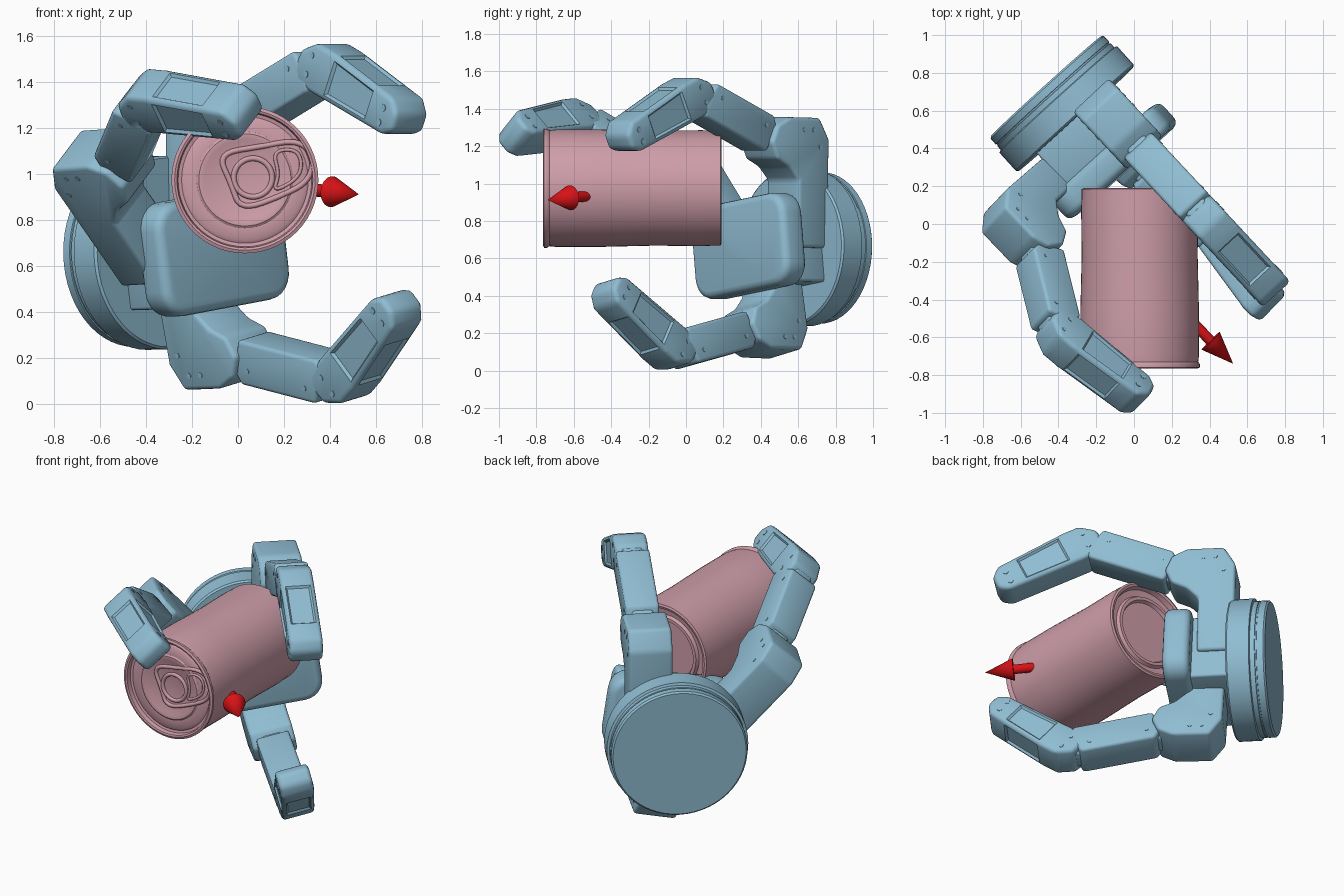
import bpy, bmesh, math
from mathutils import Vector, Matrix

cube = bpy.data.objects.get("Cube")
if cube:
    bpy.data.objects.remove(cube, do_unlink=True)


def material(name, rgb):
    m = bpy.data.materials.new(name)
    m.use_nodes = True
    m.diffuse_color = (*rgb, 1)
    m.node_tree.nodes["Principled BSDF"].inputs["Base Color"].default_value = (*rgb, 1)
    return m


BLUE = material("steel blue", (0.28, 0.51, 0.65))
PINK = material("dusty pink", (0.62, 0.34, 0.40))
RED = material("signal red", (0.68, 0.006, 0.008))


def frame(origin, x, y, z):
    m = Matrix((x, y, z)).transposed().to_4x4()
    m.translation = origin
    return m


def axis_frame(origin, axis):
    m = axis.to_track_quat('Z', 'Y').to_matrix().to_4x4()
    m.translation = origin
    return m


def finish(bm, name, mat, matrix):
    bm.transform(matrix)
    bmesh.ops.recalc_face_normals(bm, faces=bm.faces)
    me = bpy.data.meshes.new(name)
    bm.to_mesh(me)
    bm.free()
    me.materials.append(mat)
    ob = bpy.data.objects.new(name, me)
    bpy.context.collection.objects.link(ob)
    bpy.ops.object.select_all(action='DESELECT')
    ob.select_set(True)
    bpy.context.view_layer.objects.active = ob
    bpy.ops.object.shade_smooth_by_angle(angle=math.radians(35))
    return ob


def prism(name, matrix, profile, width, bevel, corner=0, panel=None, pins=()):
    """Profile extruded symmetrically along local z, bevelled, with recessed panels and pins."""
    bm = bmesh.new()
    f = bm.faces.new([bm.verts.new((x, y, -width / 2)) for x, y in profile])
    ext = bmesh.ops.extrude_face_region(bm, geom=[f])["geom"]
    bmesh.ops.translate(bm, vec=(0, 0, width), verts=[v for v in ext if isinstance(v, bmesh.types.BMVert)])
    bmesh.ops.recalc_face_normals(bm, faces=bm.faces)
    edges = bm.edges[:]
    if corner:
        up = [e for e in bm.edges if abs(e.verts[0].co.z - e.verts[1].co.z) > width / 2]
        bmesh.ops.bevel(bm, geom=up, offset=corner, segments=6, profile=0.5, affect='EDGES', clamp_overlap=True)
        edges = [e for e in bm.edges if abs(e.verts[0].co.z - e.verts[1].co.z) < width / 2]
    bmesh.ops.bevel(bm, geom=edges, offset=bevel, segments=3, profile=0.5, affect='EDGES', clamp_overlap=True)
    if panel:
        for x in panel:
            bmesh.ops.bisect_plane(bm, geom=bm.verts[:] + bm.edges[:] + bm.faces[:],
                                   plane_co=(x, 0, 0), plane_no=(1, 0, 0))
        bm.normal_update()
        mid = [f for f in bm.faces if panel[0] < f.calc_center_median().x < panel[1]
               and f.calc_area() > 0.012 and max(abs(f.normal.z), f.normal.y) > 0.9]
        bmesh.ops.inset_individual(bm, faces=mid, thickness=0.015, depth=-0.012)
    for x, y, r in pins:
        bmesh.ops.create_cone(bm, cap_ends=True, segments=10, radius1=r, radius2=r,
                              depth=width + 0.006, matrix=Matrix.Translation((x, y, 0)))
    return finish(bm, name, BLUE, matrix)


def lathe(name, matrix, profile, mat, steps=56):
    """Revolve (radius, height) points about local z."""
    bm = bmesh.new()
    vs = [bm.verts.new((r, 0, h)) for r, h in profile]
    es = [bm.edges.new(p) for p in zip(vs, vs[1:])]
    bmesh.ops.spin(bm, geom=vs + es, cent=(0, 0, 0), axis=(0, 0, 1), angle=math.tau, steps=steps)
    bmesh.ops.remove_doubles(bm, verts=bm.verts, dist=1e-5)
    return finish(bm, name, mat, matrix)


def box(w, h, x=0, y=0):
    return [(x - w / 2, y - h / 2), (x + w / 2, y - h / 2), (x + w / 2, y + h / 2), (x - w / 2, y + h / 2)]


# Hand axes: approach direction, sideways and up, rolled a little
approach = Vector((0.67, -0.74, 0.02)).normalized()
level = Vector((0, 0, 1)).cross(approach).normalized()
side = Matrix.Rotation(math.radians(8), 3, approach) @ level
if side.z < 0:
    side = Matrix.Rotation(math.radians(-8), 3, approach) @ level
rise = approach.cross(side)
back = Vector((-0.465, 0.73, 0.655))


def hand_frame(t):
    return frame(back + approach * t, side, rise, approach)


# Mounting disc with seam grooves, hub and rounded palm
lathe("mounting_disc", axis_frame(back, approach),
      [(0, 0), (0.395, 0), (0.405, 0.01), (0.405, 0.05), (0.4, 0.052), (0.4, 0.06), (0.405, 0.062),
       (0.405, 0.09), (0.42, 0.095), (0.42, 0.225), (0.41, 0.235), (0, 0.235)], BLUE)
prism("hub", hand_frame(0.34), box(0.5, 0.44), 0.26, 0.015)
prism("palm", hand_frame(0.535), box(0.75, 0.5), 0.16, 0.04, corner=0.12)

# Fingers: knuckle, middle joint and tip positions
FINGERS = {
    "side_finger": ((-0.525, -0.08, 1.02), (-0.4, -0.58, 1.32), (0.025, -0.91, 1.26)),
    "upper_finger": ((-0.03, 0.47, 1.22), (0.38, 0.03, 1.47), (0.725, -0.34, 1.235)),
    "lower_finger": ((-0.015, 0.36, 0.225), (0.45, -0.07, 0.105), (0.695, -0.415, 0.43)),
}
for name, joints in FINGERS.items():
    knuckle, middle, tip = map(Vector, joints)
    d1, d2 = middle - knuckle, tip - middle
    hinge = d1.cross(d2).normalized()

    def finger_frame(origin, along):
        out = along.cross(hinge).normalized()
        return frame(origin, hinge.cross(out), out, hinge)

    # Bracket reaching from the hub out to the rounded knuckle
    prism(name + "_bracket", finger_frame(knuckle, approach),
          [(0.0, -0.13), (0.09, -0.09), (0.13, 0), (0.09, 0.09), (0.0, 0.135), (-0.22, 0.135), (-0.29, 0.02),
           (-0.29, -0.56), (-0.07, -0.56), (-0.07, -0.2)], 0.26, 0.02,
          pins=[(-0.17, 0.07, 0.012), (-0.1, 0.07, 0.012), (-0.22, -0.02, 0.012)])
    # Middle link with a narrow neck at each end
    n = d1.length
    link = finger_frame(knuckle, d1)
    prism(name + "_neck", link, box(n, 0.16, n / 2), 0.13, 0.02)
    prism(name + "_link", link,
          [(0.11, -0.1), (n - 0.06, -0.1), (n - 0.02, -0.05), (n - 0.07, 0.1), (0.13, 0.1), (0.09, 0.05)],
          0.2, 0.018, pins=[(0.17, 0.03, 0.012), (n - 0.13, 0.04, 0.012)])
    # Fingertip with recessed panels and screws
    n = d2.length
    prism(name + "_tip", finger_frame(middle, d2),
          [(-0.09, -0.05), (-0.085, 0.04), (0.0, 0.11), (0.1, 0.115), (n - 0.02, 0.095), (n + 0.035, 0.04),
           (n + 0.035, -0.04), (n - 0.02, -0.08), (0.05, -0.105), (-0.05, -0.1)], 0.2, 0.025,
          panel=(n * 0.25, n * 0.75),
          pins=[(0, 0.05, 0.014), (0, -0.04, 0.014), (n - 0.05, 0.035, 0.016), (n - 0.05, -0.035, 0.016)])

# Drink can with rolled rims and stepped ends
can = axis_frame(Vector((0.03, -0.765, 0.975)), Vector((0, 1, 0)))
lathe("can", can,
      [(0, 0.022), (0.17, 0.022), (0.18, 0.017), (0.2, 0.017), (0.21, 0.024), (0.26, 0.024), (0.275, 0.034),
       (0.29, 0.03), (0.295, 0.004), (0.305, 0), (0.319, 0.006), (0.319, 0.022), (0.31, 0.035), (0.314, 0.07),
       (0.314, 0.3), (0.307, 0.6), (0.31, 0.85), (0.307, 0.91), (0.307, 0.95), (0.295, 0.955), (0.28, 0.95),
       (0.27, 0.92), (0.23, 0.915), (0.22, 0.935), (0.2, 0.935), (0.19, 0.915), (0, 0.915)], PINK)


# Pull tab: raised outlines on the can's front end
def loop(name, points, radius):
    cu = bpy.data.curves.new(name, 'CURVE')
    cu.dimensions = '3D'
    cu.bevel_depth = radius
    cu.bevel_resolution = 2
    cu.resolution_u = 6
    sp = cu.splines.new('NURBS')
    sp.points.add(len(points) - 1)
    for p, (x, z) in zip(sp.points, points):
        p.co = (x, -0.745, z, 1)
    sp.use_cyclic_u = True
    sp.order_u = 3
    cu.materials.append(PINK)
    ob = bpy.data.objects.new(name, cu)
    bpy.context.collection.objects.link(ob)


def ring(cx, cz, r):
    return [(cx + r * math.cos(i * math.tau / 16), cz + r * math.sin(i * math.tau / 16)) for i in range(16)]


loop("tab_outline", [(-0.09, 1.09), (0.1, 1.12), (0.26, 1.15), (0.33, 1.08), (0.31, 0.97),
                     (0.2, 0.91), (0.01, 0.84), (-0.03, 0.96)], 0.012)
loop("tab_ring", ring(0.065, 0.985, 0.085), 0.012)
loop("tab_slot", [(0.15, 1.1), (0.25, 1.11), (0.28, 1.05), (0.26, 0.98), (0.15, 0.92), (0.18, 1.0)], 0.008)

# Direction arrow leaving the can's side
tail, point = Vector((0.29, -0.5, 0.935)), Vector((0.525, -0.74, 0.912))
n = (point - tail).length
lathe("arrow", axis_frame(tail, point - tail),
      [(0, 0), (0.028, 0), (0.028, n - 0.17), (0.067, n - 0.17), (0, n)], RED, 28)
